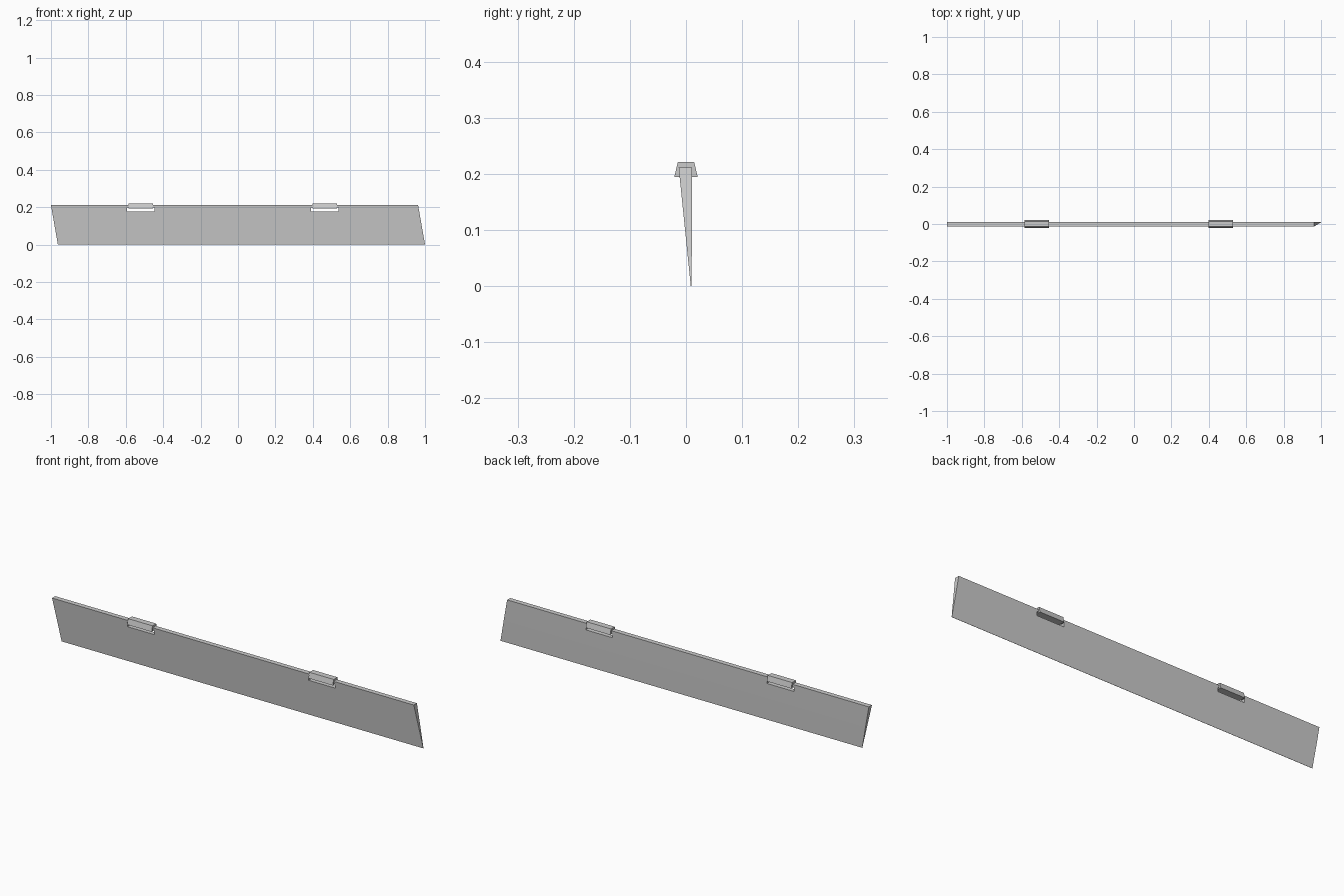
import bpy, bmesh

if "Cube" in bpy.data.objects:
    bpy.data.objects.remove(bpy.data.objects["Cube"])

H = 0.211


def prism(name, profile, x_left, x_right):
    """Extrude a (y, z) profile along x; the end positions are functions of z."""
    bm = bmesh.new()
    a = [bm.verts.new((x_left(z), y, z)) for y, z in profile]
    b = [bm.verts.new((x_right(z), y, z)) for y, z in profile]
    n = len(profile)
    bm.faces.new(a)
    bm.faces.new(b[::-1])
    for i in range(n):
        j = (i + 1) % n
        bm.faces.new((a[i], b[i], b[j], a[j]))
    bmesh.ops.recalc_face_normals(bm, faces=bm.faces)
    mesh = bpy.data.meshes.new(name)
    bm.to_mesh(mesh)
    bm.free()
    ob = bpy.data.objects.new(name, mesh)
    bpy.context.collection.objects.link(ob)
    return ob


# Tapered panel with raked ends and a thin lower edge
panel = prism("panel",
              [(-0.013, H), (0.011, H), (0.011, 0.105), (0.0095, 0), (0.0085, 0)],
              lambda z: -0.963 - 0.037 * z / H,
              lambda z: 1.0 - 0.037 * z / H)

for i, cx in enumerate((-0.52, 0.463)):
    # Slot through the panel under each hinge
    cutter = prism(f"slot_cutter_{i}",
                   [(-0.05, 0.178), (0.05, 0.178), (0.05, 0.198), (-0.05, 0.198)],
                   lambda z: cx - 0.073, lambda z: cx + 0.073)
    cutter.hide_render = True
    cutter.hide_viewport = True
    cut = panel.modifiers.new("slot", 'BOOLEAN')
    cut.operation = 'DIFFERENCE'
    cut.solver = 'EXACT'
    cut.object = cutter

    # Flared hinge block saddling the top edge
    prism(f"hinge_block_{i}",
          [(-0.0145, 0.221), (0.0145, 0.221), (0.021, 0.194), (-0.021, 0.194)],
          lambda z: cx - 0.066, lambda z: cx + 0.066)
